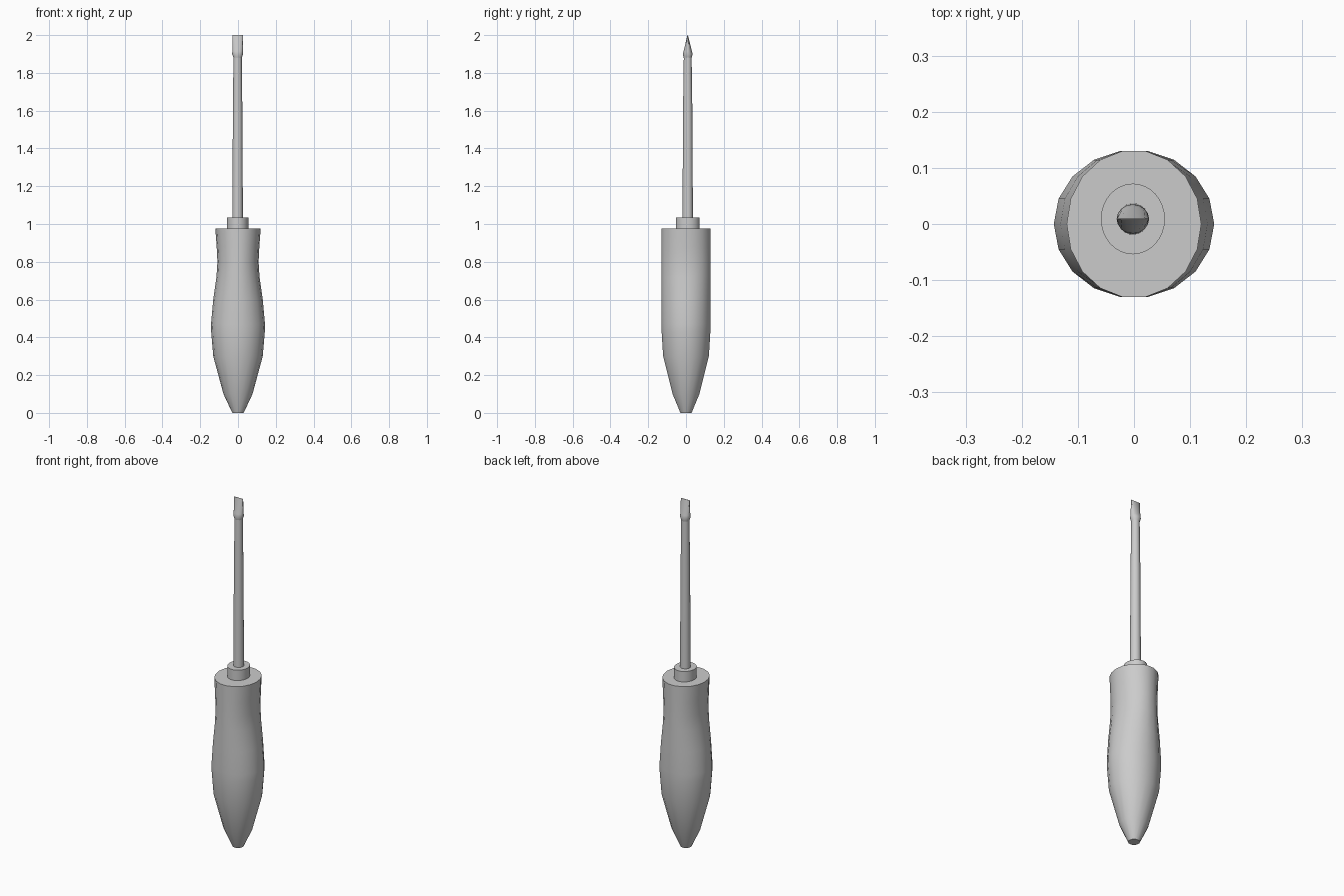
import bpy, bmesh, math

if "Cube" in bpy.data.objects:
    bpy.data.objects.remove(bpy.data.objects["Cube"])


def loft(name, sections, sides, centre=(0, 0)):
    """Skin elliptical sections given as (z, x radius, y radius)."""
    bm = bmesh.new()
    rings = []
    for z, rx, ry in sections:
        ring = []
        for i in range(sides):
            a = 2 * math.pi * i / sides
            ring.append(bm.verts.new((centre[0] + rx * math.cos(a),
                                      centre[1] + ry * math.sin(a), z)))
        rings.append(ring)
    for low, high in zip(rings, rings[1:]):
        for i in range(sides):
            j = (i + 1) % sides
            bm.faces.new((low[i], low[j], high[j], high[i]))
    bm.faces.new(rings[0][::-1])
    bm.faces.new(rings[-1])
    mesh = bpy.data.meshes.new(name)
    bm.to_mesh(mesh)
    bm.free()
    obj = bpy.data.objects.new(name, mesh)
    bpy.context.collection.objects.link(obj)
    bpy.ops.object.select_all(action='DESELECT')
    obj.select_set(True)
    bpy.context.view_layer.objects.active = obj
    bpy.ops.object.shade_smooth_by_angle(angle=math.radians(32))
    return obj


# Handle: waisted from the front, straight from the side
loft("handle", [(0, 0.03, 0.03), (0.1, 0.077, 0.072), (0.3, 0.131, 0.123),
                (0.43, 0.142, 0.131), (0.47, 0.143, 0.132), (0.6, 0.131, 0.132),
                (0.72, 0.114, 0.132), (0.8, 0.109, 0.132), (0.88, 0.113, 0.132),
                (0.975, 0.12, 0.132)], 18)

# Collar and shaft sit slightly off the handle's centre
axis = (-0.002, 0.009)
loft("collar", [(0.97, 0.057, 0.063), (1.035, 0.057, 0.063)], 32, axis)
loft("shaft", [(1.03, 0.028, 0.028), (1.6, 0.025, 0.025), (1.885, 0.022, 0.021)], 18, axis)

# Blade: flared neck squeezed to a straight edge
blade = loft("blade", [(1.88, 0.022, 0.021), (1.9, 0.029, 0.026),
                       (1.915, 0.028, 0.022), (2.0, 0.028, 0.001)], 16, axis)
# Square off the ends of the tip so the edge keeps its full width
for v in blade.data.vertices:
    if v.co.z > 1.99:
        x = (v.co.x - axis[0]) / 0.028
        v.co.x = axis[0] + 0.028 * math.copysign(min(1, abs(x) * 1.08), x)
        v.co.y = axis[1] + math.copysign(0.001, v.co.y - axis[1]) if abs(x) < 0.99 else axis[1]
